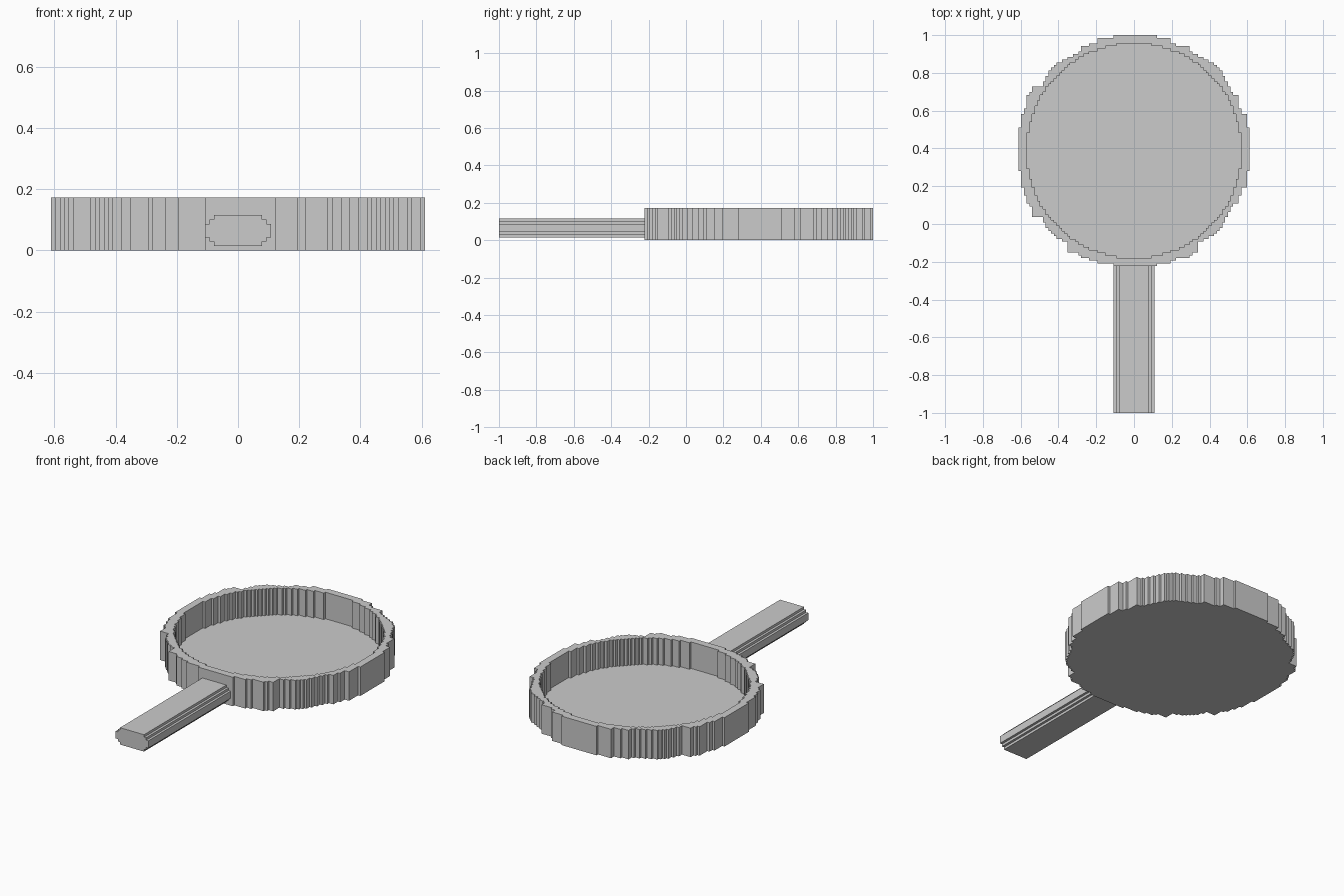
import bpy, bmesh
from math import sqrt

cube = bpy.data.objects.get("Cube")
if cube:
    bpy.data.objects.remove(cube)

U = 2 / 139          # size of one grid cell
CENTRE_Y = 1 - 42.5 * U
HEIGHT, FLOOR = 12, 1

grey = bpy.data.materials.new("plain grey")
grey.use_nodes = True
colour = (0.6, 0.6, 0.6, 1)
grey.diffuse_color = colour
grey.node_tree.nodes["Principled BSDF"].inputs["Base Color"].default_value = colour


def stairs(xs, ys):
    """Stepped quarter outline, from the y axis round to the x axis."""
    pts = []
    for k, (x, y) in enumerate(zip(xs, ys)):
        pts.append((x, y))
        if k + 1 < len(xs):
            pts.append((x, ys[k + 1]))
    return pts


def ring(ur, lr, ll, ul):
    """Join four quarters clockwise into one closed outline."""
    return (ur + [(x, -y) for x, y in reversed(lr)]
            + [(-x, -y) for x, y in ll] + [(-x, y) for x, y in reversed(ul)])


def loop(bm, pts, z):
    verts = [bm.verts.new((x * U, CENTRE_Y + y * U, z * U)) for x, y in pts]
    edges = [bm.edges.new((v, verts[i - 1])) for i, v in enumerate(verts)]
    return verts, edges


def wall(bm, low, high):
    for i in range(len(low)):
        bm.faces.new((low[i - 1], low[i], high[i], high[i - 1]))


def finish(bm, name):
    bmesh.ops.recalc_face_normals(bm, faces=bm.faces[:])
    mesh = bpy.data.meshes.new(name)
    bm.to_mesh(mesh)
    bm.free()
    mesh.materials.append(grey)
    bpy.context.collection.objects.link(bpy.data.objects.new(name, mesh))


# Step positions on the two kinds of quarter edge, in cells
a = [7, 13, 16, 19, 20, 24, 26] + list(range(28, 34)) + list(range(37, 43))
b = [8, 13, 15, 20, 21, 23, 25, 27] + list(range(29, 37)) + [38, 39, 41, 42]
a = [v + 0.5 for v in a]
b = [v + 0.5 for v in b]
a_mixed = sorted(a + [22.5])
mixed = stairs(b, a_mixed[::-1])
outer = ring(stairs(b, b[::-1]), mixed, stairs(a, a[::-1]),
             [(y, x) for x, y in reversed(mixed)])

# Inner outline is a regular stepped circle
columns = {}
for i in range(40):
    columns[int(sqrt(39.5 ** 2 - i * i)) + 0.5] = i + 0.5
quarter = stairs(list(columns.values()), list(columns.keys()))
inner = ring(quarter, quarter, quarter, quarter)

# Round pan: base, outer wall, rim, inner wall and floor
bm = bmesh.new()
out_low, base_edges = loop(bm, outer, 0)
out_high, rim_out = loop(bm, outer, HEIGHT)
in_low, floor_edges = loop(bm, inner, FLOOR)
in_high, rim_in = loop(bm, inner, HEIGHT)
for edges in (base_edges, floor_edges, rim_out + rim_in):
    bmesh.ops.triangle_fill(bm, edges=edges, use_beauty=True)
wall(bm, out_low, out_high)
wall(bm, in_low, in_high)
finish(bm, "round_pan")

# Straight handle with stepped corners
corner = stairs([5.5, 6.5, 7.5], [3.5, 2.5, 1.5])
profile = ring(corner, corner, corner, corner)
bm = bmesh.new()
ends = []
for y in (-1, CENTRE_Y - 42.5 * U):
    ends.append([bm.verts.new((x * U, y, (z + 4.5) * U)) for x, z in profile])
    bm.faces.new(ends[-1])
wall(bm, *ends)
finish(bm, "handle")
